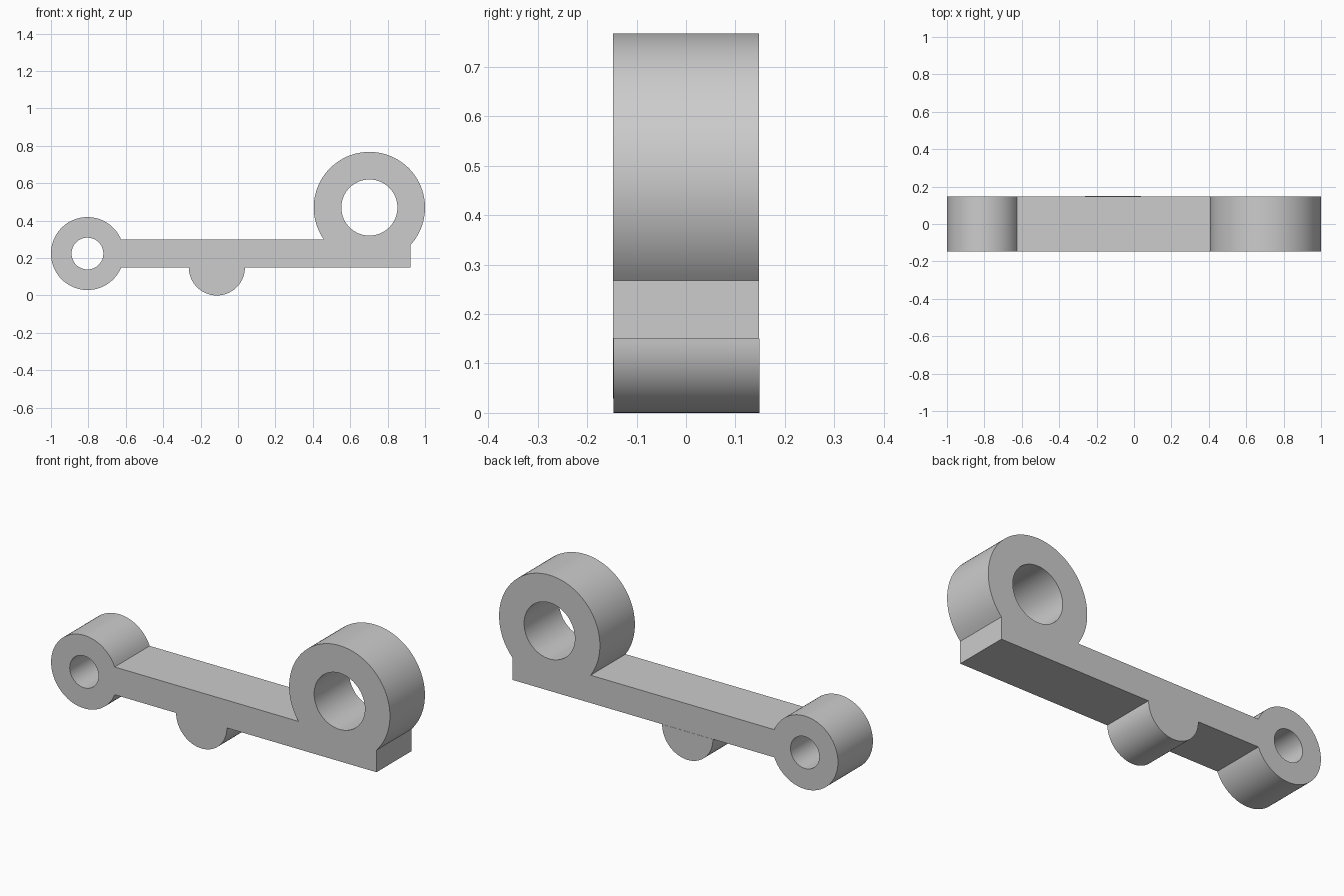
import bpy, bmesh, math

cube = bpy.data.objects.get("Cube")
if cube:
    bpy.data.objects.remove(cube, do_unlink=True)

HALF_DEPTH = 0.1475
BAR_BOTTOM, BAR_TOP, BAR_END = 0.15, 0.298, 0.921
SMALL = dict(x=-0.805, z=0.224, r=0.195, hole=0.085)
LARGE = dict(x=0.7025, z=0.47, r=0.2975, hole=0.15)

grey = bpy.data.materials.new("light grey")
grey.use_nodes = True
colour = (0.604, 0.604, 0.604, 1)
grey.diffuse_color = colour
grey.node_tree.nodes["Principled BSDF"].inputs["Base Color"].default_value = colour


def arc(x, z, r, start, end, steps):
    """Points along an arc, both ends included."""
    angles = [start + (end - start) * i / steps for i in range(steps + 1)]
    return [(x + r * math.cos(a), z + r * math.sin(a)) for a in angles]


def angle_at_height(ring, z):
    return math.asin((z - ring["z"]) / ring["r"])


def extrude_profile(name, loops, y_front, y_back):
    """Fill closed outlines (holes allowed) and extrude them along y."""
    bm = bmesh.new()
    edges = []
    for loop in loops:
        verts = [bm.verts.new((x, y_front, z)) for x, z in loop]
        edges += [bm.edges.new((v, verts[i - 1])) for i, v in enumerate(verts)]
    bmesh.ops.triangle_fill(bm, edges=edges, use_beauty=True)
    result = bmesh.ops.extrude_face_region(bm, geom=bm.faces[:], use_keep_orig=True)
    moved = [v for v in result["geom"] if isinstance(v, bmesh.types.BMVert)]
    bmesh.ops.translate(bm, verts=moved, vec=(0, y_back - y_front, 0))
    bmesh.ops.recalc_face_normals(bm, faces=bm.faces[:])
    mesh = bpy.data.meshes.new(name)
    bm.to_mesh(mesh)
    bm.free()
    mesh.materials.append(grey)
    obj = bpy.data.objects.new(name, mesh)
    bpy.context.collection.objects.link(obj)
    bpy.ops.object.select_all(action="DESELECT")
    obj.select_set(True)
    bpy.context.view_layer.objects.active = obj
    bpy.ops.object.shade_smooth_by_angle(angle=math.radians(30))
    return obj


# Link arm: small ring, bar and large ring in one outline, with two bores
small_outer = arc(SMALL["x"], SMALL["z"], SMALL["r"],
                  angle_at_height(SMALL, BAR_TOP),
                  2 * math.pi + angle_at_height(SMALL, BAR_BOTTOM), 64)
large_outer = arc(LARGE["x"], LARGE["z"], LARGE["r"],
                  -math.acos((BAR_END - LARGE["x"]) / LARGE["r"]),
                  math.pi - angle_at_height(LARGE, BAR_TOP), 72)
outline = small_outer + [(BAR_END, BAR_BOTTOM)] + large_outer
bores = [arc(p["x"], p["z"], p["hole"], 0, 2 * math.pi, 64)[:-1] for p in (SMALL, LARGE)]
extrude_profile("link_arm", [outline] + bores, -HALF_DEPTH, HALF_DEPTH)

# Half-round boss under the bar
boss = arc(-0.113, BAR_BOTTOM, BAR_BOTTOM, math.pi, 2 * math.pi, 40)
extrude_profile("half_round_boss", [boss], 0.001 - HALF_DEPTH, 0.001 + HALF_DEPTH)
